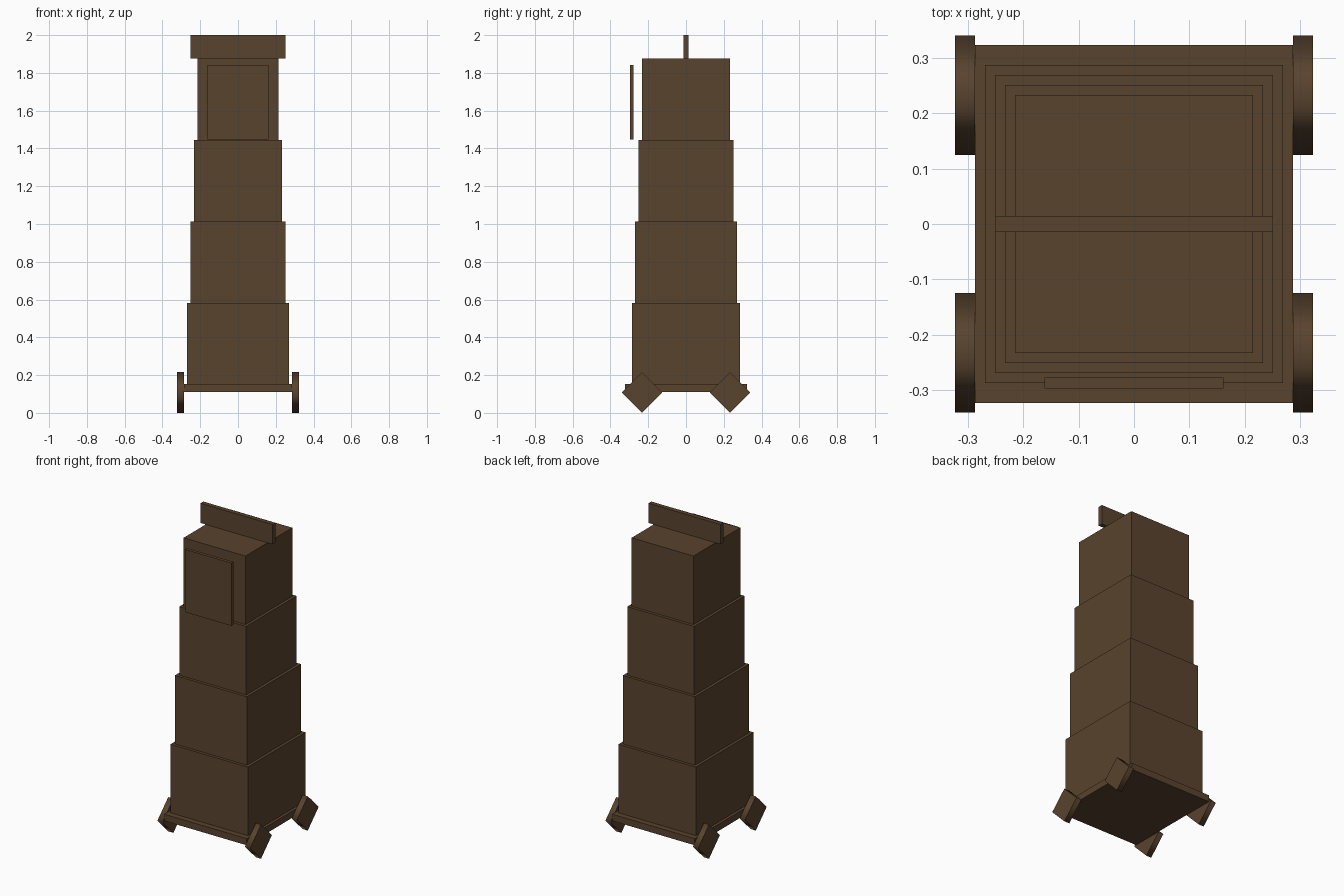
import bpy
import bmesh
from math import pi
from mathutils import Matrix

cube = bpy.data.objects.get("Cube")
if cube:
    bpy.data.objects.remove(cube, do_unlink=True)

# Single dark wood colour
wood = bpy.data.materials.new("dark_wood")
wood.use_nodes = True
WOOD_COLOUR = (0.1, 0.056, 0.027, 1)
wood.diffuse_color = WOOD_COLOUR
wood.node_tree.nodes["Principled BSDF"].inputs["Base Color"].default_value = WOOD_COLOUR


def add_object(name, bm, location):
    mesh = bpy.data.meshes.new(name)
    bm.to_mesh(mesh)
    bm.free()
    mesh.materials.append(wood)
    obj = bpy.data.objects.new(name, mesh)
    obj.location = location
    bpy.context.collection.objects.link(obj)
    return obj


def box(name, half_x, half_y, bottom, top, y=0):
    bm = bmesh.new()
    size = (2 * half_x, 2 * half_y, top - bottom)
    bmesh.ops.create_cube(bm, size=1, matrix=Matrix.Diagonal((*size, 1)))
    return add_object(name, bm, (0, y, (bottom + top) / 2))


def wheel(name, x, y, radius, width):
    # Four-sided wheel with a corner down, rim shaded smooth, flat caps
    bm = bmesh.new()
    bmesh.ops.create_cone(bm, cap_ends=True, segments=4, radius1=radius,
                          radius2=radius, depth=width,
                          matrix=Matrix.Rotation(pi / 2, 4, "Y"))
    bm.normal_update()
    for face in bm.faces:
        is_cap = abs(face.normal.x) > 0.9
        face.smooth = not is_cap
        if is_cap:
            for edge in face.edges:
                edge.smooth = False
    return add_object(name, bm, (x, y, radius))


# Rolling base
box("base_platform", 0.287, 0.323, 0.11, 0.152)
for side, sx in (("left", 1), ("right", -1)):
    for end, sy in (("front", -1), ("back", 1)):
        wheel(f"{end}_{side}_wheel", sx * 0.305, sy * 0.2325, 0.1077, 0.036)

# Stepped tower, each tier narrower than the one below
TIER_HEIGHT, STEP = 0.431, 0.018
for i in range(4):
    bottom = 0.152 + i * TIER_HEIGHT
    box(f"tower_tier_{i + 1}", 0.269 - i * STEP, 0.287 - i * STEP,
        bottom, bottom + TIER_HEIGHT)

# Raised drawbridge panel standing clear of the front, and the top beam
box("drawbridge", 0.162, 0.01, 1.447, 1.842, y=-0.287)
box("top_beam", 0.251, 0.014, 1.876, 2.0)
